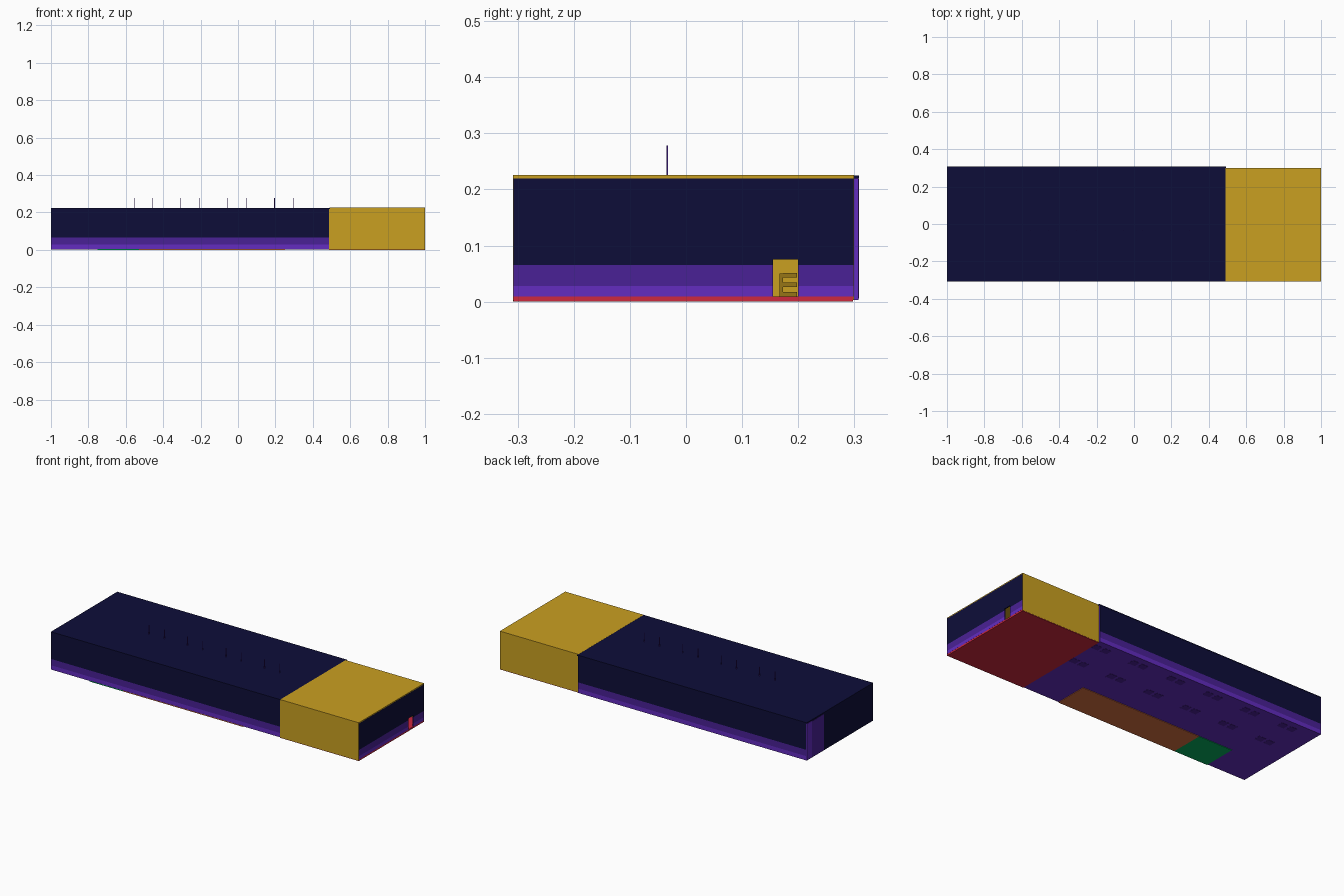
import bpy, bmesh

if "Cube" in bpy.data.objects:
    bpy.data.objects.remove(bpy.data.objects["Cube"])


def lin(c):
    c /= 255
    return c / 12.92 if c <= 0.04045 else ((c + 0.055) / 1.055) ** 2.4


def material(name, r, g, b):
    m = bpy.data.materials.new(name)
    m.diffuse_color = (lin(r), lin(g), lin(b), 1)
    m.use_nodes = True
    m.node_tree.nodes["Principled BSDF"].inputs["Base Color"].default_value = m.diffuse_color
    return m


NAVY = material("navy", 13, 13, 57)
PURPLE = material("mid purple", 74, 33, 150)
VIOLET = material("bright violet", 99, 44, 192)
GOLD = material("gold", 202, 160, 33)
DARK_GOLD = material("dark gold", 150, 117, 22)
RED = material("red", 206, 40, 62)
ORANGE = material("orange", 214, 111, 65)
GREEN = material("green", 4, 174, 93)


def finish(bm, name, mats):
    me = bpy.data.meshes.new(name)
    bm.to_mesh(me)
    bm.free()
    for m in mats:
        me.materials.append(m)
    ob = bpy.data.objects.new(name, me)
    bpy.context.collection.objects.link(ob)
    return ob


def box_mesh(x, y, z):
    bm = bmesh.new()
    bmesh.ops.create_cube(bm, size=1)
    for v in bm.verts:
        v.co = [(a[0] + a[1]) / 2 + c * (a[1] - a[0]) for a, c in zip((x, y, z), v.co)]
    return bm


def box(name, x, y, z, mat):
    return finish(box_mesh(x, y, z), name, [mat])


def banded_box(name, x, y, z, rule):
    """Box cut at the wainscot heights; the rule picks a material per face."""
    bm = box_mesh(x, y, z)
    for h in (0.028, 0.065):
        bmesh.ops.bisect_plane(bm, geom=bm.verts[:] + bm.edges[:] + bm.faces[:],
                               plane_co=(0, 0, h), plane_no=(0, 0, 1))
    bm.normal_update()
    for f in bm.faces:
        f.material_index = rule(f)
    return finish(bm, name, [NAVY, PURPLE, VIOLET])


def by_height(f):
    z = f.calc_center_median().z
    return 2 if z < 0.028 else 1 if z < 0.065 else 0


def hall_rule(f):
    if f.normal.x > 0.5 or f.normal.z < -0.5:
        return 2
    if f.normal.x < -0.5:
        return 0
    return by_height(f)


# Long hall with wainscot bands
banded_box("hall", (-1, 0.487), (-0.307, 0.307), (0.003, 0.22), hall_rule)
box("hall_roof", (-1, 0.492), (-0.308, 0.308), (0.22, 0.225), NAVY)

# Corner panels on the left end
box("left_end_panel", (-1.0, -0.996), (0.26, 0.308), (0.006, 0.219), VIOLET).location.x = -0.001
box("left_end_door", (-1.0, -0.996), (0.15, 0.26), (0.006, 0.216), PURPLE).location.x = -0.001

# Raised strip under the front edge: orange stage and green counter base
box("stage_base", (-0.53, 0.25), (-0.308, -0.11), (0, 0.005), ORANGE)
box("counter_base", (-0.75, -0.53), (-0.308, -0.11), (0, 0.005), GREEN)

# Furniture footings showing under the hall floor
for i in range(6):
    for y in (0.07, 0.25):
        x = 0.43 - 0.25 * i
        for dx in (-0.03, 0.03):
            box("furniture_foot", (x + dx - 0.022, x + dx + 0.022),
                (y - 0.02, y + 0.02), (0.002, 0.006), PURPLE)

# Lamp cables, in pairs, through the roof
for i in range(4):
    for dx in (0, 0.1):
        x = -0.555 + 0.25 * i + dx
        box("lamp_cable", (x - 0.0015, x + 0.0015), (-0.035, -0.032), (0.21, 0.278), PURPLE)

# Gold entrance room: floor, roof, walls
box("entrance_floor", (0.487, 1), (-0.307, 0.298), (0, 0.009), RED)
box("entrance_roof", (0.49, 1), (-0.308, 0.299), (0.22, 0.2255), GOLD)
box("entrance_front_wall", (0.487, 1), (-0.308, -0.304), (0.003, 0.221), GOLD)
box("entrance_back_wall", (0.487, 1), (0.295, 0.299), (0.003, 0.221), GOLD)
box("entrance_inner_wall", (0.487, 0.495), (-0.304, 0.295), (0.009, 0.22), GOLD)

# End wall pieces around the doorway
D0, D1, DZ = 0.155, 0.2, 0.075
X = (0.994, 1.0005)
banded_box("end_wall_left", X, (-0.3075, D0), (0.009, 0.22), by_height)
banded_box("end_wall_right", X, (D1, 0.2985), (0.009, 0.22), by_height)
box("end_wall_lintel", X, (D0, D1), (DZ, 0.22), NAVY)

# Seat seen through the doorway
box("seat_back", (0.53, 0.56), (0.167, 0.173), (0.009, 0.05), DARK_GOLD)
for z in (0.009, 0.026, 0.043):
    box("seat_shelf", (0.53, 0.56), (0.173, 0.198), (z, z + 0.008), DARK_GOLD)
